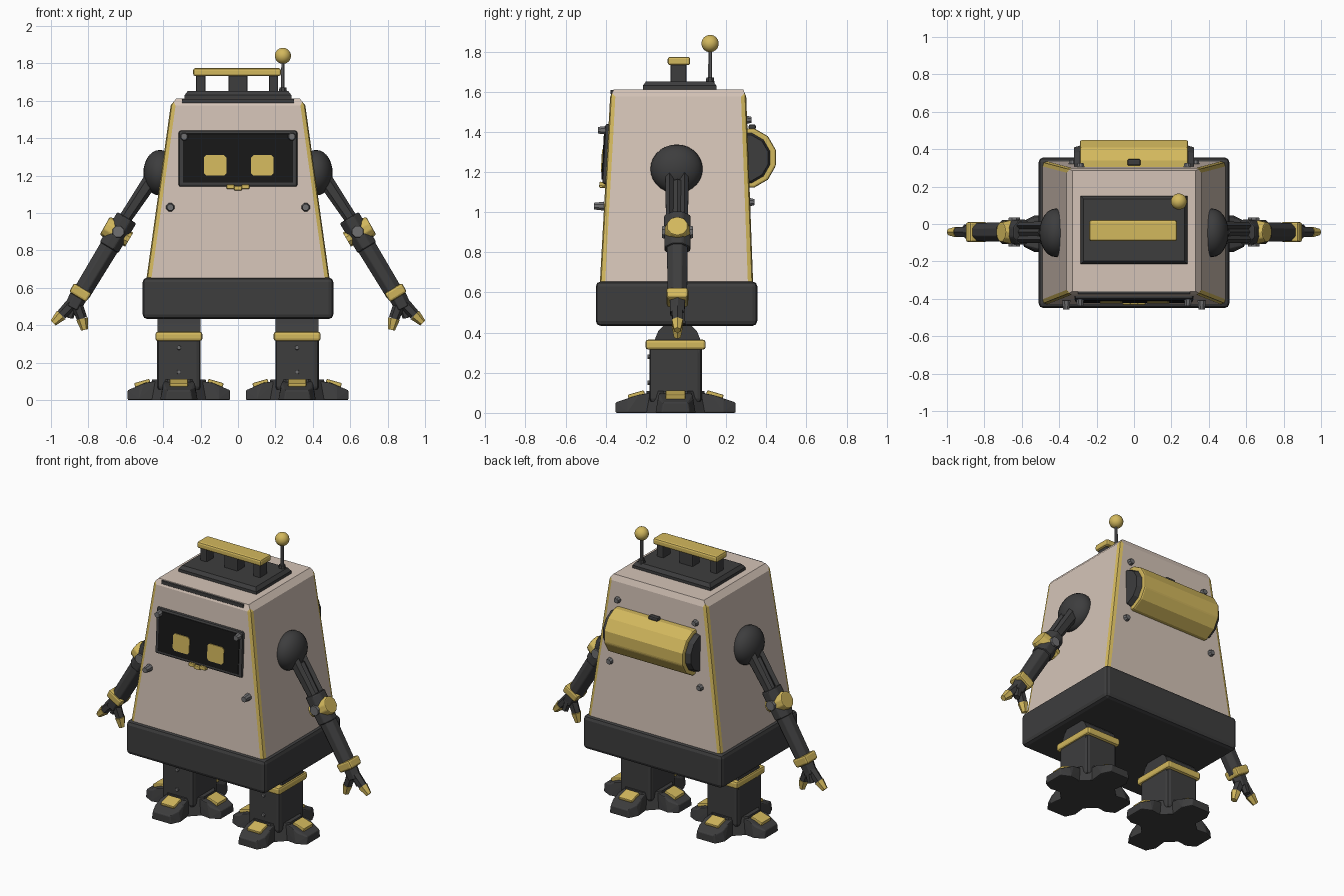
import bpy, bmesh, math
from mathutils import Vector, Matrix

cube = bpy.data.objects.get("Cube")
if cube:
    bpy.data.objects.remove(cube, do_unlink=True)


def material(name, r, g, b):
    m = bpy.data.materials.new(name)
    m.use_nodes = True
    m.diffuse_color = (r, g, b, 1)
    m.node_tree.nodes["Principled BSDF"].inputs["Base Color"].default_value = (r, g, b, 1)
    return m


CREAM = material("cream_paint", 0.66, 0.55, 0.475)
YELLOW = material("yellow_paint", 0.65, 0.48, 0.11)
DARK = material("dark_grey", 0.047, 0.047, 0.048)
BLACK = material("screen_black", 0.009, 0.009, 0.009)
STEEL = material("bolt_grey", 0.16, 0.16, 0.165)


def finish(bm, name, mats, bevel=0, smooth=False):
    bmesh.ops.recalc_face_normals(bm, faces=bm.faces)
    mesh = bpy.data.meshes.new(name)
    bm.to_mesh(mesh)
    bm.free()
    for m in mats:
        mesh.materials.append(m)
    if smooth:
        mesh.shade_smooth()
    ob = bpy.data.objects.new(name, mesh)
    bpy.context.collection.objects.link(ob)
    if bevel:
        mod = ob.modifiers.new("soft_edges", 'BEVEL')
        mod.width, mod.segments, mod.limit_method = bevel, 2, 'ANGLE'
    return ob


def box(name, centre, size, mat, bevel=0.008, rot=None):
    bm = bmesh.new()
    bmesh.ops.create_cube(bm, size=1)
    m = Matrix.Translation(centre) @ (rot or Matrix()) @ Matrix.Diagonal((*size, 1))
    bmesh.ops.transform(bm, matrix=m, verts=bm.verts)
    return finish(bm, name, [mat], bevel)


def rod(name, a, b, r1, r2, mat, sides=8, bevel=0, flat=1):
    """Tapered prism between two points; flat scales its depth along y."""
    a, b = Vector(a), Vector(b)
    bm = bmesh.new()
    bmesh.ops.create_cone(bm, cap_ends=True, segments=sides, radius1=r1, radius2=r2, depth=(b - a).length)
    z = (b - a).normalized()
    ref = Vector((0, 1, 0)) if abs(z.y) < 0.9 else Vector((1, 0, 0))
    x = ref.cross(z).normalized()
    y = z.cross(x)
    m = Matrix((x, y, z)).transposed().to_4x4()
    turn = Matrix.Rotation(math.pi / sides, 4, 'Z')
    m = Matrix.Translation((a + b) / 2) @ m @ Matrix.Diagonal((1, flat, 1, 1)) @ turn
    bmesh.ops.transform(bm, matrix=m, verts=bm.verts)
    return finish(bm, name, [mat], bevel)


def ball(name, centre, size, mat):
    bm = bmesh.new()
    bmesh.ops.create_uvsphere(bm, u_segments=24, v_segments=14, radius=1)
    bmesh.ops.transform(bm, matrix=Matrix.Translation(centre) @ Matrix.Diagonal((*size, 1)), verts=bm.verts)
    return finish(bm, name, [mat], smooth=True)


def hull(name, pts, mat, bevel=0.008):
    bm = bmesh.new()
    for p in pts:
        bm.verts.new(p)
    bmesh.ops.convex_hull(bm, input=bm.verts)
    bmesh.ops.dissolve_limit(bm, angle_limit=0.01, verts=bm.verts, edges=bm.edges)
    return finish(bm, name, [mat], bevel)


# Tapered body: stacked rectangles, upright edges bevelled into yellow trim
LEVELS = [(0.63, 0.492, -0.43, 0.335), (1.575, 0.36, -0.378, 0.3), (1.612, 0.33, -0.36, 0.285)]
bm = bmesh.new()
rings = [[bm.verts.new(p) for p in ((-x, f, z), (x, f, z), (x, b, z), (-x, b, z))] for z, x, f, b in LEVELS]
for lo, hi in zip(rings, rings[1:]):
    for i in range(4):
        j = (i + 1) % 4
        bm.faces.new((lo[i], lo[j], hi[j], hi[i]))
bm.faces.new(rings[0])
bm.faces.new(rings[-1])
bmesh.ops.recalc_face_normals(bm, faces=bm.faces)
corners = [e for e in bm.edges if abs(e.verts[0].co.z - e.verts[1].co.z) > 0.5]
bmesh.ops.bevel(bm, geom=corners, offset=0.026, segments=2, profile=0.6, affect='EDGES', material=1)
finish(bm, "body_shell", [CREAM, YELLOW])
box("body_base", (0, -0.047, 0.544), (1.02, 0.805, 0.222), DARK, 0.025)

FRONT_TILT = Matrix.Rotation(-0.055, 4, 'X')


def front(x, z, out=0):
    return Vector((x, -0.43 + (z - 0.63) * 0.055 - out, z))


def back(x, z, out=0):
    return Vector((x, 0.335 - (z - 0.63) * 0.037 + out, z))


def plate(name, x, z, w, h, out, thick, mat, bevel=0.004):
    box(name, front(x, z, out - thick / 2), (w, thick, h), mat, bevel, FRONT_TILT)


# Face panel, eyes and mouth
plate("face_frame", 0, 1.29, 0.635, 0.30, 0.016, 0.03, DARK, 0.012)
plate("face_screen", 0, 1.293, 0.59, 0.262, 0.021, 0.008, BLACK)
for x in (-0.122, 0.13):
    eye = hull("eye", [front(x + sx * a, 1.255 + sz * b, o) for sx in (-1, 1) for sz in (-1, 1)
                       for a, b in ((0.06, 0.042), (0.046, 0.056)) for o in (0.019, 0.026)], YELLOW, 0)
for x in (-0.04, 0, 0.04):
    plate("mouth_tab", x, 1.14 if x else 1.132, 0.042, 0.022, 0.03, 0.03, YELLOW)
box("top_slot", (0, -0.363, 1.598), (0.6, 0.025, 0.022), DARK, 0.003)

# Bolts on the front and back
for s in (-1, 1):
    for x, z in ((0.288, 1.408), (0.362, 1.03)):
        rod("front_bolt", front(s * x, z), front(s * x, z, 0.05), 0.024, 0.018, STEEL)
    for x, z in ((0.285, 1.46), (0.33, 1.05)):
        rod("back_bolt", back(s * x, z), back(s * x, z, 0.022), 0.022, 0.016, STEEL)

# Roof plate, carrying handle and antenna
hull("roof_plate", [(sx * (0.285 - d), -0.032 + sy * (0.183 - d), z) for sx in (-1, 1) for sy in (-1, 1)
                    for z, d in ((1.605, 0), (1.63, 0), (1.652, 0.016))], DARK, 0)
for x, w in ((-0.2, 0.05), (0, 0.1), (0.19, 0.05)):
    box("handle_post", (x, -0.038, 1.69), (w, 0.08, 0.1), DARK)
box("handle_grip", (-0.005, -0.035, 1.753), (0.47, 0.112, 0.042), YELLOW, 0.012)
rod("antenna_foot", (0.24, 0.12, 1.63), (0.24, 0.12, 1.67), 0.026, 0.02, DARK)
rod("antenna_rod", (0.24, 0.12, 1.64), (0.24, 0.12, 1.82), 0.011, 0.009, STEEL)
ball("antenna_ball", (0.24, 0.12, 1.84), (0.043, 0.043, 0.043), YELLOW)

# Tank across the back
rod("back_tank", (-0.29, 0.3, 1.27), (0.29, 0.3, 1.27), 0.153, 0.153, YELLOW, 12, 0.01)
for s in (-1, 1):
    rod("tank_cap", (s * 0.26, 0.295, 1.27), (s * 0.322, 0.295, 1.27), 0.138, 0.118, DARK, 12)
box("tank_latch", (0, 0.33, 1.425), (0.07, 0.035, 0.025), DARK)

# Arms
Y = -0.043
for s in (-1, 1):
    side = "left_" if s > 0 else "right_"

    def P(x, z, y=Y):
        return Vector((s * x, y, z))

    ball(side + "shoulder", P(0.418, 1.215, -0.047), (0.088, 0.13, 0.122), DARK)
    for y in (-0.082, -0.008):
        rod(side + "upper_arm_strut", P(0.45, 1.2, y), P(0.61, 0.96, y), 0.042, 0.034, DARK, 6, flat=0.6)
    rod(side + "upper_arm_core", P(0.49, 1.15), P(0.6, 0.97), 0.028, 0.028, DARK, 6)
    rod(side + "elbow", P(0.594, 0.975), P(0.69, 0.815), 0.064, 0.062, DARK, 8, 0.008, 1.12)
    rod(side + "elbow_outer_disc", P(0.655, 0.9), P(0.712, 0.932), 0.068, 0.054, YELLOW, 10, 0.006)
    rod(side + "elbow_inner_disc", P(0.63, 0.885), P(0.582, 0.857), 0.05, 0.042, YELLOW, 10)
    for y in (-0.12, 0.034):
        rod(side + "elbow_pin", P(0.64, 0.9, Y), P(0.64, 0.9, y), 0.04, 0.032, STEEL)
    rod(side + "forearm", P(0.65, 0.88), P(0.84, 0.565), 0.057, 0.052, DARK, 8, 0.005)
    rod(side + "wrist_band", P(0.829, 0.598), P(0.858, 0.55), 0.078, 0.074, YELLOW, 4, 0.012)
    rod(side + "palm", P(0.845, 0.57), P(0.885, 0.492), 0.05, 0.045, DARK, 6, 0.004, 0.9)
    for start, knuckle, tip in (((0.885, 0.52), (0.945, 0.455), (0.988, 0.412)),
                                ((0.862, 0.51), (0.834, 0.435), (0.82, 0.375))):
        rod(side + "finger", P(*start), P(*knuckle), 0.032, 0.028, DARK, 6)
        rod(side + "fingertip", P(*knuckle), P(*tip), 0.032, 0.019, YELLOW, 6)
    rod(side + "middle_finger", P(0.88, 0.51, -0.03), P(0.9, 0.44, -0.02), 0.026, 0.02, DARK, 6)

# Legs and four-toed feet
for s in (-1, 1):
    side = "left_" if s > 0 else "right_"
    cx, cy = s * 0.316, -0.052
    box(side + "leg", (cx, cy, 0.2), (0.232, 0.262, 0.3), DARK, 0.022)
    rod(side + "hip_joint", (cx - 0.115, -0.042, 0.345), (cx + 0.115, -0.042, 0.345), 0.115, 0.115, DARK, 16)
    box(side + "leg_band", (cx, cy, 0.34), (0.252, 0.3, 0.05), YELLOW, 0.014)
    for z in (0.15, 0.28):
        rod(side + "leg_bolt", (cx, cy - 0.12, z), (cx, cy - 0.14, z), 0.014, 0.011, STEEL)
    rod(side + "foot_core", (cx, cy, 0), (cx, cy, 0.11), 0.18, 0.155, DARK, 8)
    for k in range(4):
        length = 0.299 if k % 2 else 0.274
        frame = Matrix.Translation((cx, cy, 0)) @ Matrix.Rotation(k * math.pi / 2, 4, 'Z')
        half = [(0.1, 0.085, 0), (0.1, 0.075, 0.105), (0.18, 0.085, 0.092), (length - 0.06, 0.1, 0),
                (length - 0.06, 0.085, 0.066), (length, 0.07, 0), (length, 0.062, 0.052)]
        hull(side + "toe", [frame @ Vector((x, w * y, z)) for x, y, z in half for w in (-1, 1)], DARK, 0.006)
        box(side + "toe_pad", frame @ Vector((0.195, 0, 0.088)), (0.085, 0.098, 0.028), YELLOW, 0.006,
            Matrix.Rotation(k * math.pi / 2, 4, 'Z') @ Matrix.Rotation(0.28, 4, 'Y'))
